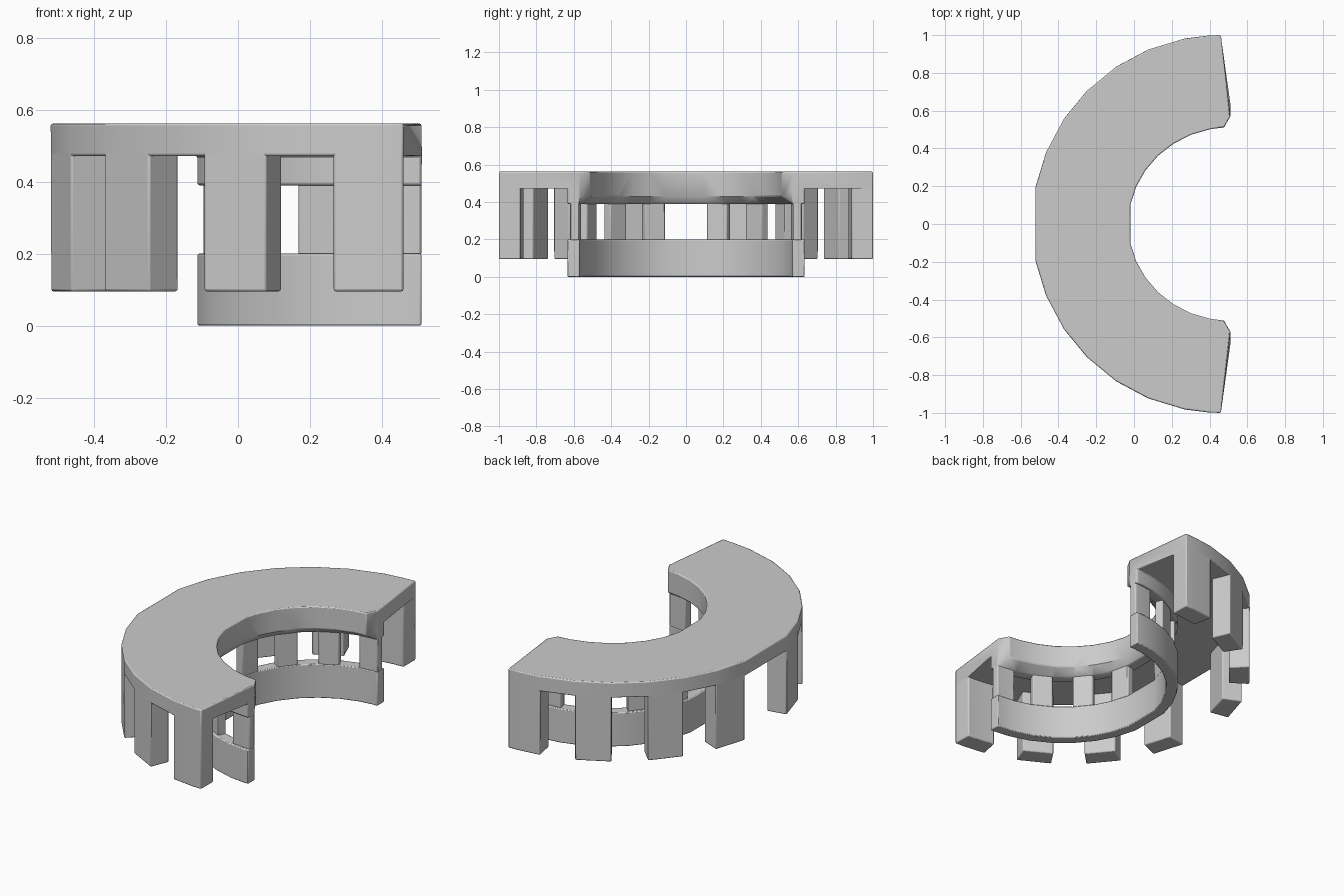
import bpy, bmesh
from math import sin, cos, radians

if "Cube" in bpy.data.objects:
    bpy.data.objects.remove(bpy.data.objects["Cube"])

# Stations (degrees) along the half ring; the wide back bay skips 180
STEP = 11.25
half = [90, 93.5] + [90 + STEP * i for i in range(1, 8)]
ANGLES = half + [360 - a for a in reversed(half)]
OUT_CX, IN_CX = 0.46, 0.51        # centres of the outer and inner arcs


def is_support(a0, a1):
    """True where a leg or pillar stands between two stations."""
    return int((0.5 * (a0 + a1) - 90) / STEP) % 2 == 0 and not 168 < 0.5 * (a0 + a1) < 192


def support(a0, a1):
    mid = 0.5 * (a0 + a1)
    return is_support(min(mid, 360 - mid), min(mid, 360 - mid))


def arc(cx, rx, ry, a, z):
    return (cx + rx * cos(radians(a)), ry * sin(radians(a)), z)


def loft(bm, section):
    """Sweep a closed section through all stations; return strips of faces."""
    rings = [[bm.verts.new(p) for p in section(a)] for a in ANGLES]
    n = len(rings[0])
    strips = [[bm.faces.new((r0[k], r0[(k + 1) % n], r1[(k + 1) % n], r1[k]))
               for k in range(n)] for r0, r1 in zip(rings, rings[1:])]
    bm.faces.new(rings[0])
    bm.faces.new(rings[-1])
    bmesh.ops.recalc_face_normals(bm, faces=bm.faces[:])
    return strips


def extrude_down(bm, strips, k, z):
    faces = [s[k] for s, a0, a1 in zip(strips, ANGLES, ANGLES[1:]) if support(a0, a1)]
    out = bmesh.ops.extrude_face_region(bm, geom=faces)
    for v in out["geom"]:
        if isinstance(v, bmesh.types.BMVert):
            v.co.z = z


def finish(bm, name, width):
    bmesh.ops.recalc_face_normals(bm, faces=bm.faces[:])
    me = bpy.data.meshes.new(name)
    bm.to_mesh(me)
    bm.free()
    ob = bpy.data.objects.new(name, me)
    bpy.context.collection.objects.link(ob)
    mod = ob.modifiers.new("soft_edges", "BEVEL")
    mod.width, mod.segments = width, 2
    mod.limit_method, mod.angle_limit = "ANGLE", radians(50)
    bpy.ops.object.select_all(action="DESELECT")
    ob.select_set(True)
    bpy.context.view_layer.objects.active = ob
    bpy.ops.object.shade_smooth_by_angle(angle=radians(40))
    return ob


# Canopy section: flat top, outer edge, leg strip, step down to the inner rim
def canopy_section(a):
    lip = (0.57, 0.57) if a in (90, 270) else (0.54, 0.512)
    return [arc(IN_CX, *lip, a, 0.562),
            arc(OUT_CX, 1, 1, a, 0.562),
            arc(OUT_CX, 1, 1, a, 0.472),
            arc(OUT_CX, 0.885, 0.885, a, 0.472),
            arc(IN_CX, 0.635, 0.635, a, 0.472),
            arc(IN_CX, 0.635, 0.635, a, 0.39),
            arc(IN_CX, 0.62, 0.62, a, 0.39),
            arc(IN_CX, 0.572, 0.572, a, 0.39),
            arc(IN_CX, lip[0], lip[1], a, 0.43)]


# Canopy with outer legs and inner pillars pulled out of its underside
bm = bmesh.new()
strips = loft(bm, canopy_section)
extrude_down(bm, strips, 2, 0.095)
extrude_down(bm, strips, 6, 0.195)
finish(bm, "canopy_with_legs_and_pillars", 0.007)

# Low curved wall carrying the pillars
bm = bmesh.new()
loft(bm, lambda a: [arc(IN_CX, r, r, a, z) for r, z in
                    ((0.57, 0.0), (0.635, 0.0), (0.635, 0.2), (0.57, 0.2))])
finish(bm, "low_inner_wall", 0.005)
